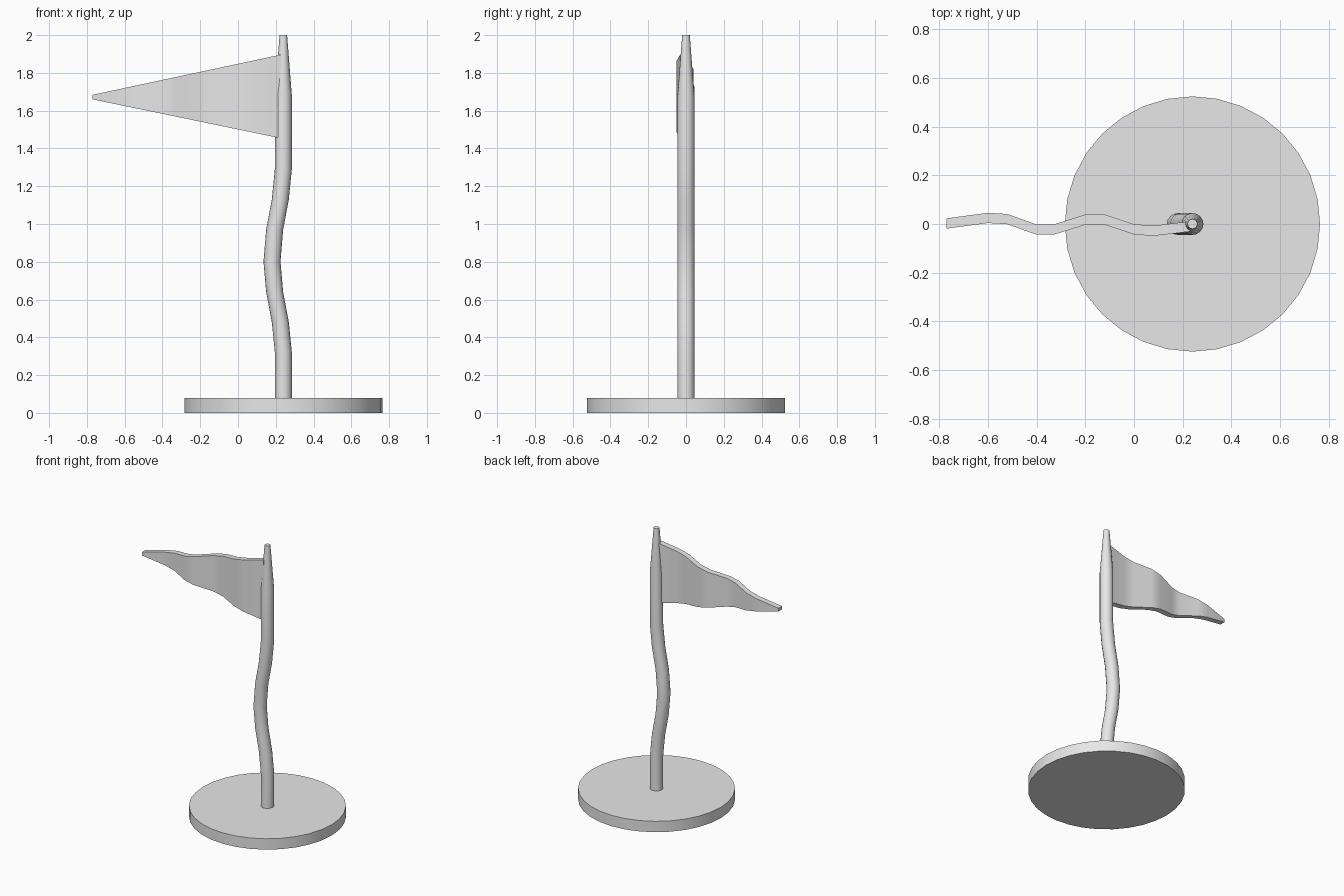
import bpy
import bmesh
from math import cos, sin, tau, radians

cube = bpy.data.objects.get("Cube")
if cube:
    bpy.data.objects.remove(cube, do_unlink=True)

grey = bpy.data.materials.new("plain grey")
grey.use_nodes = True
colour = (0.8, 0.8, 0.8, 1)
grey.diffuse_color = colour
grey.node_tree.nodes["Principled BSDF"].inputs["Base Color"].default_value = colour

POLE_X = 0.24


def loft(name, rings, angle=40):
    """Skin a list of closed point rings and cap both ends."""
    bm = bmesh.new()
    loops = [[bm.verts.new(p) for p in ring] for ring in rings]
    n = len(loops[0])
    for a, b in zip(loops, loops[1:]):
        for i in range(n):
            j = (i + 1) % n
            bm.faces.new((a[i], a[j], b[j], b[i]))
    bm.faces.new(loops[0])
    bm.faces.new(loops[-1])
    bmesh.ops.recalc_face_normals(bm, faces=bm.faces)
    mesh = bpy.data.meshes.new(name)
    bm.to_mesh(mesh)
    bm.free()
    mesh.materials.append(grey)
    obj = bpy.data.objects.new(name, mesh)
    bpy.context.collection.objects.link(obj)
    bpy.ops.object.select_all(action="DESELECT")
    obj.select_set(True)
    bpy.context.view_layer.objects.active = obj
    bpy.ops.object.shade_smooth_by_angle(angle=radians(angle))
    return obj


def circle(x, z, r, sides):
    return [(x + r * cos(tau * i / sides), r * sin(tau * i / sides), z)
            for i in range(sides)]


# Round base disc
loft("base", [circle(POLE_X, z, 0.524, 32) for z in (0, 0.08)])

# Bent pole with a tapered tip: sideways offset, height, radius
pole = [(0, 0.06, 0.045), (0, 0.32, 0.045), (-0.016, 0.48, 0.045),
        (-0.046, 0.64, 0.045), (-0.06, 0.8, 0.045), (-0.046, 0.97, 0.045),
        (-0.016, 1.13, 0.045), (0, 1.29, 0.045), (0, 1.68, 0.045),
        (0, 2.0, 0.02)]
loft("pole", [circle(POLE_X + dx, z, r, 16) for dx, z, r in pole])

# Waving pennant: x and sideways wave, tapering toward the free end
wave = [(0.23, -0.01), (0.08, -0.028), (0, -0.022), (-0.12, 0.018),
        (-0.2, 0.018), (-0.33, -0.023), (-0.4, -0.023), (-0.52, 0.02),
        (-0.6, 0.025), (-0.77, 0.002)]
rings = []
for x, y in wave:
    t = (0.23 - x) / 1.0
    mid = 1.675 - 0.003 * t
    half = 0.222 + (0.012 - 0.222) * t
    rings.append([(x, y + s * 0.021, mid + u * half)
                  for s, u in ((-1, -1), (1, -1), (1, 1), (-1, 1))])
loft("pennant", rings)
